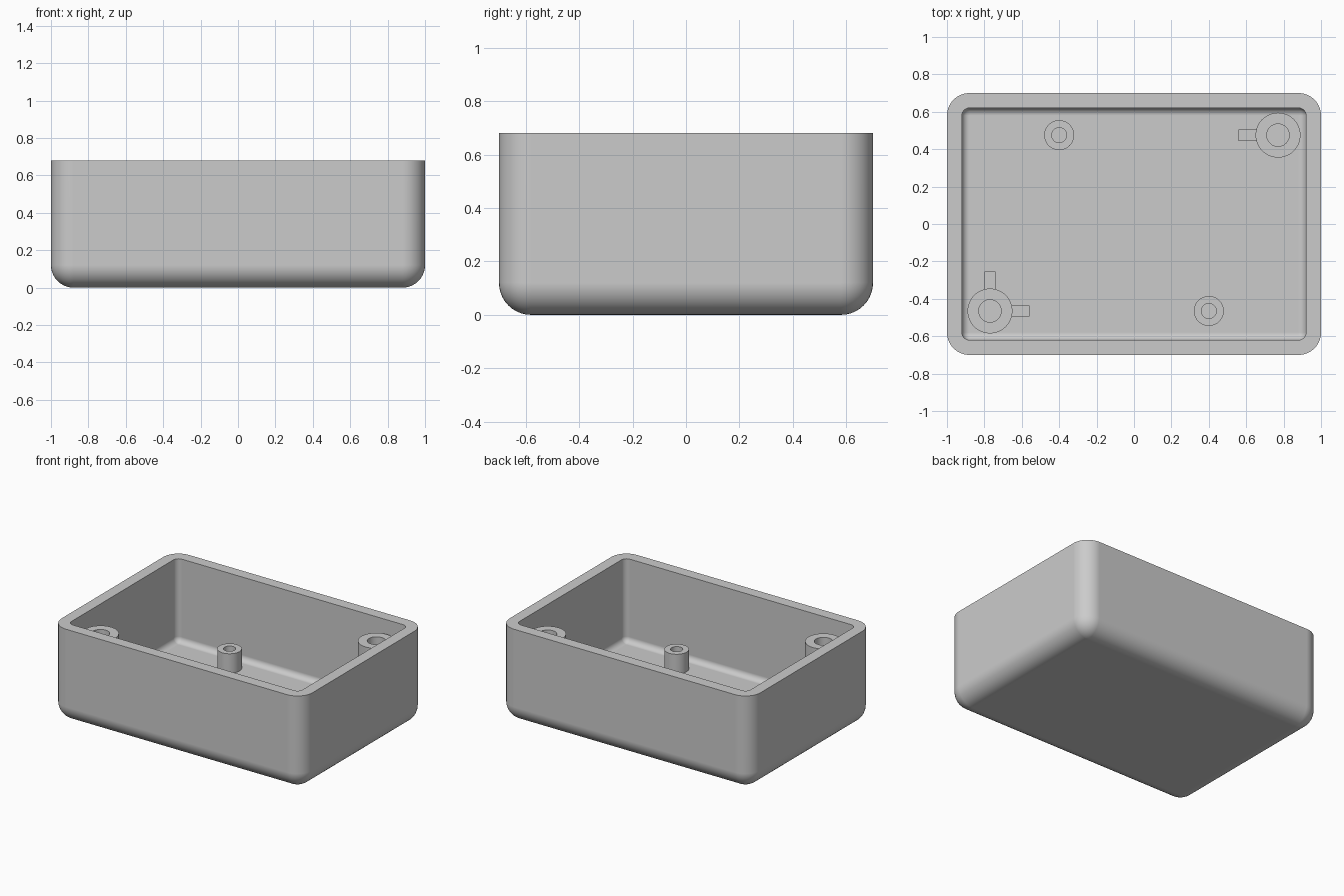
import bpy, bmesh, math
from mathutils import Matrix, Vector

cube = bpy.data.objects.get("Cube")
if cube:
    bpy.data.objects.remove(cube, do_unlink=True)

HEIGHT, FLOOR = 0.68, 0.08
OUTER_R, INNER_R = 0.12, 0.04
CORE_X, CORE_Y = 0.88, 0.58
RIB_TOP = 0.22
STEPS = 10

grey = bpy.data.materials.new("plain grey")
grey.use_nodes = True
colour = (0.6, 0.6, 0.6, 1)
grey.diffuse_color = colour
grey.node_tree.nodes["Principled BSDF"].inputs["Base Color"].default_value = colour


def finish(bm, name):
    """Turn a bmesh into a smooth-shaded object with sharp edges kept."""
    bmesh.ops.recalc_face_normals(bm, faces=bm.faces[:])
    mesh = bpy.data.meshes.new(name)
    bm.to_mesh(mesh)
    bm.free()
    mesh.materials.append(grey)
    obj = bpy.data.objects.new(name, mesh)
    bpy.context.collection.objects.link(obj)
    bpy.ops.object.select_all(action='DESELECT')
    obj.select_set(True)
    bpy.context.view_layer.objects.active = obj
    bpy.ops.object.shade_smooth_by_angle(angle=math.radians(35))
    # Keep the broad faces evenly shaded beside the roundings
    obj.modifiers.new("even_shading", 'WEIGHTED_NORMAL').keep_sharp = True


def ring(bm, radius, z):
    """Rounded rectangle of vertices around the core rectangle."""
    verts = []
    for i, (sx, sy) in enumerate([(1, 1), (-1, 1), (-1, -1), (1, -1)]):
        for k in range(STEPS + 1):
            a = (i + k / STEPS) * math.pi / 2
            verts.append(bm.verts.new((sx * CORE_X + radius * math.cos(a),
                                       sy * CORE_Y + radius * math.sin(a), z)))
    return verts


def fillet(radius, bottom):
    """Quarter-round profile from the flat bottom up to the wall."""
    angles = [k / STEPS * math.pi / 2 for k in range(STEPS + 1)]
    return [(radius * math.sin(a), bottom + radius * (1 - math.cos(a))) for a in angles]


# Box shell: wall section swept round the rectangle, then both floors closed
bm = bmesh.new()
section = fillet(OUTER_R, 0) + [(OUTER_R, HEIGHT), (INNER_R, HEIGHT)]
section += reversed(fillet(INNER_R, FLOOR))
rings = [ring(bm, r, z) for r, z in section]
for low, high in zip(rings, rings[1:]):
    for i in range(len(low)):
        bm.faces.new((low[i - 1], low[i], high[i], high[i - 1]))
bmesh.ops.remove_doubles(bm, verts=bm.verts[:], dist=0.0001)
bmesh.ops.holes_fill(bm, edges=[e for e in bm.edges if e.is_boundary], sides=0)
finish(bm, "box_shell")


def post(name, x, y, radius, hole, top):
    """Hollow round post, turned from a profile."""
    bm = bmesh.new()
    base = FLOOR - 0.02
    profile = [(radius, base), (radius, top), (hole, top), (hole, base)]
    verts = [bm.verts.new((x + r, y, z)) for r, z in profile]
    edges = [bm.edges.new(pair) for pair in zip(verts, verts[1:] + verts[:1])]
    bmesh.ops.spin(bm, geom=verts + edges, cent=(x, y, 0), axis=(0, 0, 1),
                   angle=math.tau, steps=48)
    bmesh.ops.remove_doubles(bm, verts=bm.verts[:], dist=0.0001)
    finish(bm, name)


def rib(name, x, y, direction):
    """Low support rib reaching out from a tall post."""
    d = Vector(direction)
    bm = bmesh.new()
    centre = Vector((x, y, (FLOOR - 0.02 + RIB_TOP) / 2)) + d * 0.16
    size = [0.1 if abs(c) > 0.5 else 0.06 for c in d[:2]] + [RIB_TOP - FLOOR + 0.02, 1]
    bmesh.ops.create_cube(bm, size=1,
                          matrix=Matrix.Translation(centre) @ Matrix.Diagonal(size))
    finish(bm, name)


# Tall screw posts in opposite corners
post("tall_post_back", 0.77, 0.475, 0.12, 0.06, 0.59)
post("tall_post_front", -0.77, -0.465, 0.12, 0.06, 0.59)

# Short support posts
post("short_post_back", -0.4, 0.475, 0.08, 0.04, RIB_TOP)
post("short_post_front", 0.4, -0.465, 0.08, 0.04, RIB_TOP)

# Support ribs beside the tall posts
rib("rib_back", 0.77, 0.475, (-1, 0, 0))
rib("rib_front_side", -0.77, -0.465, (1, 0, 0))
rib("rib_front_inner", -0.77, -0.465, (0, 1, 0))
